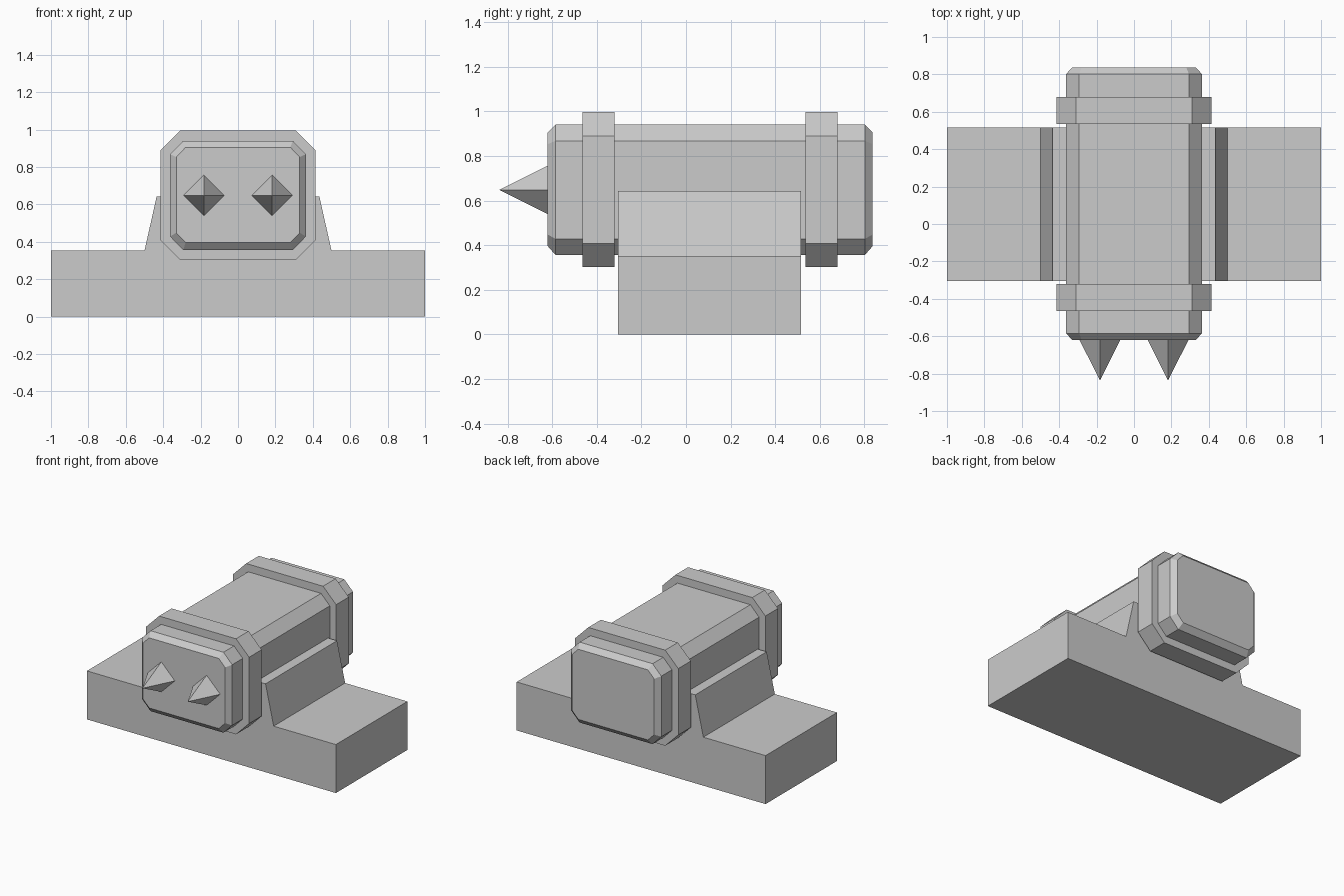
import bpy, bmesh

if "Cube" in bpy.data.objects:
    bpy.data.objects.remove(bpy.data.objects["Cube"])


def loft(name, sections):
    """Join matching (x, z) rings placed along y; a one-point ring becomes a tip."""
    bm = bmesh.new()
    rings = [[bm.verts.new((x, y, z)) for x, z in pts] for y, pts in sections]
    for a, b in zip(rings, rings[1:]):
        n = len(a)
        for i in range(n):
            j = (i + 1) % n
            if len(b) == 1:
                bm.faces.new((a[i], a[j], b[0]))
            else:
                bm.faces.new((a[i], a[j], b[j], b[i]))
    for ring in (rings[0], rings[-1]):
        if len(ring) > 2:
            bm.faces.new(ring)
    bmesh.ops.recalc_face_normals(bm, faces=bm.faces)
    mesh = bpy.data.meshes.new(name)
    bm.to_mesh(mesh)
    bm.free()
    obj = bpy.data.objects.new(name, mesh)
    bpy.context.collection.objects.link(obj)
    return obj


def octagon(w, z0, z1, cx, cz):
    """Rectangle of half width w with corners cut by cx and cz."""
    right = [(w - cx, z0), (w, z0 + cz), (w, z1 - cz), (w - cx, z1)]
    return right + [(-x, z) for x, z in reversed(right)]


# Base block with sloped saddle
half = [(1, 0), (1, 0.352), (0.5, 0.352), (0.435, 0.642)]
base = half + [(-x, z) for x, z in reversed(half)]
loft("base_saddle", [(-0.305, base), (0.515, base)])

# Long body with bevelled ends
full = octagon(0.363, 0.356, 0.94, 0.07, 0.072)
end = octagon(0.33, 0.396, 0.905, 0.05, 0.052)
loft("body", [(-0.62, end), (-0.585, full), (0.802, full), (0.837, end)])

# Raised bands around the body
band = octagon(0.414, 0.302, 0.996, 0.105, 0.106)
for name, y0, y1 in (("front_band", -0.464, -0.32), ("rear_band", 0.535, 0.68)):
    loft(name, [(y0, band), (y1, band)])

# Four-sided spikes on the front face
for name, x in (("left_spike", -0.182), ("right_spike", 0.182)):
    r, z = 0.11, 0.648
    diamond = [(x + r, z), (x, z + r), (x - r, z), (x, z - r)]
    loft(name, [(-0.618, diamond), (-0.837, [(x, z)])])
